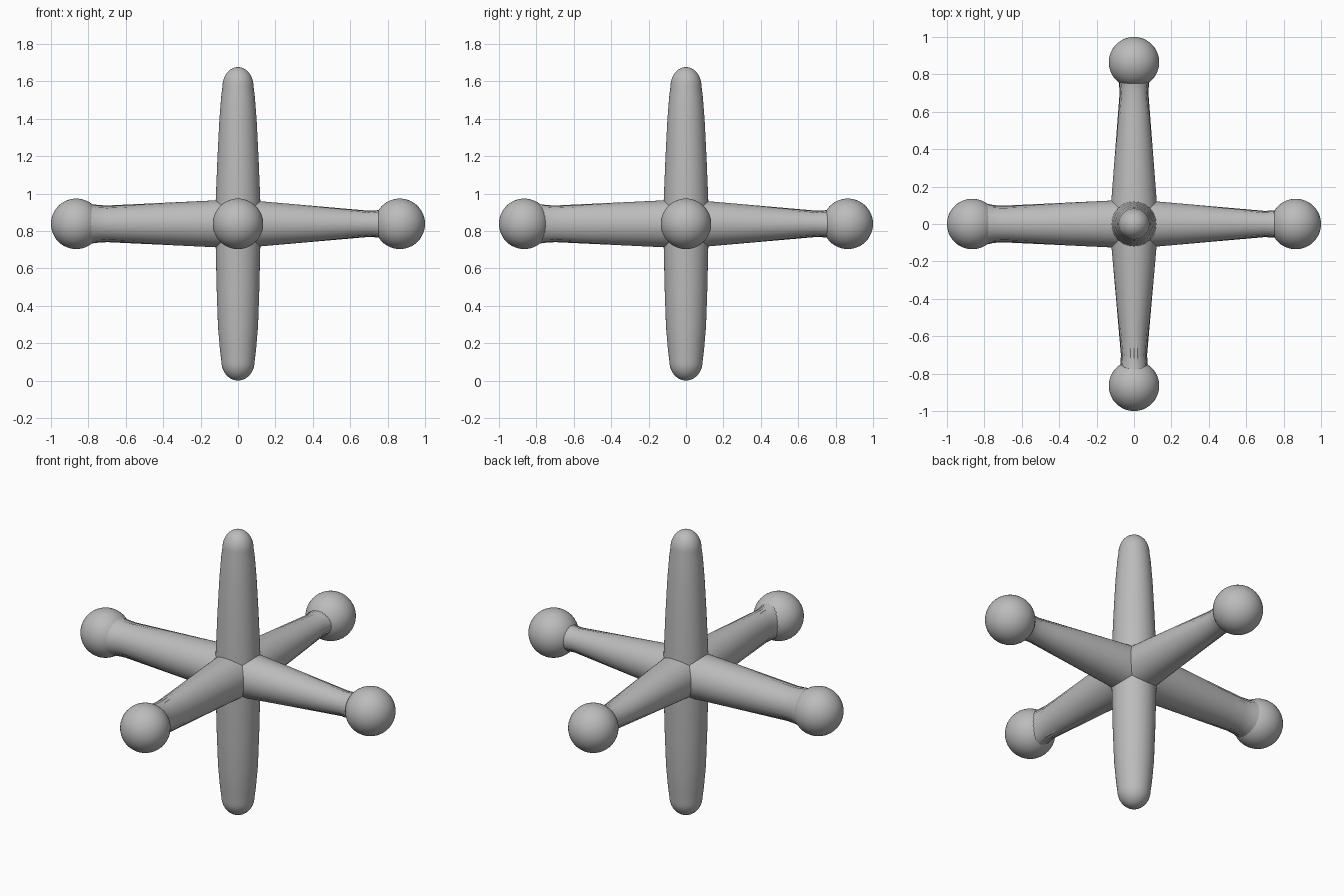
import bpy, bmesh, math
from mathutils import Vector, Matrix

cube = bpy.data.objects.get("Cube")
if cube:
    bpy.data.objects.remove(cube, do_unlink=True)

CENTRE = Vector((0, 0, 0.838))
SIDES = 48
BALL_R, BALL_AT = 0.135, 0.865

grey = bpy.data.materials.new("plain grey")
grey.use_nodes = True
grey.diffuse_color = (0.5, 0.5, 0.5, 1)
grey.node_tree.nodes["Principled BSDF"].inputs["Base Color"].default_value = (0.5, 0.5, 0.5, 1)


def finish(name, bm):
    bmesh.ops.recalc_face_normals(bm, faces=bm.faces)
    mesh = bpy.data.meshes.new(name)
    bm.to_mesh(mesh)
    bm.free()
    mesh.materials.append(grey)
    obj = bpy.data.objects.new(name, mesh)
    bpy.context.collection.objects.link(obj)
    bpy.ops.object.select_all(action='DESELECT')
    obj.select_set(True)
    bpy.context.view_layer.objects.active = obj
    bpy.ops.object.shade_smooth_by_angle(angle=math.radians(50))
    return obj


def loft(name, axis, stations):
    """Oval tube along an axis; stations are (distance, side radius, up radius, flute depth)."""
    axis = Vector(axis)
    up = Vector((0, 0, 1)) if abs(axis.z) < 0.5 else Vector((0, 1, 0))
    side = axis.cross(up)
    bm = bmesh.new()
    rings = []
    for d, rs, ru, flute in stations:
        ring = []
        for i in range(SIDES):
            a = math.tau * i / SIDES
            k = 1 - flute * (i % 2)
            ring.append(bm.verts.new(CENTRE + axis * d
                        + side * rs * k * math.cos(a) + up * ru * k * math.sin(a)))
        rings.append(ring)
    for r0, r1 in zip(rings, rings[1:]):
        for i in range(SIDES):
            j = (i + 1) % SIDES
            bm.faces.new((r0[i], r0[j], r1[j], r1[i]))
    bm.faces.new(rings[0])
    bm.faces.new(rings[-1])
    return finish(name, bm)


def ball(name, axis):
    bm = bmesh.new()
    place = Matrix.Translation(CENTRE + Vector(axis) * BALL_AT)
    bmesh.ops.create_uvsphere(bm, u_segments=48, v_segments=24, radius=BALL_R, matrix=place)
    return finish(name, bm)


# Four side arms: name, direction, neck radius sideways and upwards
ARMS = [("left", (1, 0, 0), 0.07, 0.07), ("right", (-1, 0, 0), 0.098, 0.098),
        ("front", (0, -1, 0), 0.07, 0.098), ("back", (0, 1, 0), 0.077, 0.07)]
ROOT = 0.131
for name, axis, ns, nu in ARMS:
    stations = []
    for d in (0, 0.2, 0.4, 0.5, 0.6, 0.7):
        t = d / 0.7
        flute = 0.05 * max(0, (d - 0.35) / 0.35)
        stations.append((d, ROOT + (ns - ROOT) * t, ROOT + (nu - ROOT) * t, flute))
    # flare where the neck meets the ball
    stations += [(0.75, ns + 0.003, nu + 0.003, 0.04), (0.79, ns + 0.012, nu + 0.008, 0)]
    loft(name + "_arm", axis, stations)
    ball(name + "_ball", axis)


# Two upright spikes with rounded tips
def spike(name, axis, body, length):
    stations = [(d, r, r, 0) for d, r in body]
    d0, r0 = body[-1]
    for i in range(1, 11):
        a = math.pi / 2 * i / 10.4
        r = r0 * math.cos(a)
        stations.append((d0 + (length - d0) * math.sin(a), r, r, 0))
    loft(name, axis, stations)


spike("upper_spike", (0, 0, 1),
      [(0, 0.122), (0.13, 0.119), (0.35, 0.11), (0.55, 0.1), (0.68, 0.09), (0.735, 0.083)], 0.838)
spike("lower_spike", (0, 0, -1),
      [(0, 0.122), (0.13, 0.119), (0.35, 0.114), (0.55, 0.107), (0.68, 0.096), (0.735, 0.089)], 0.838)
